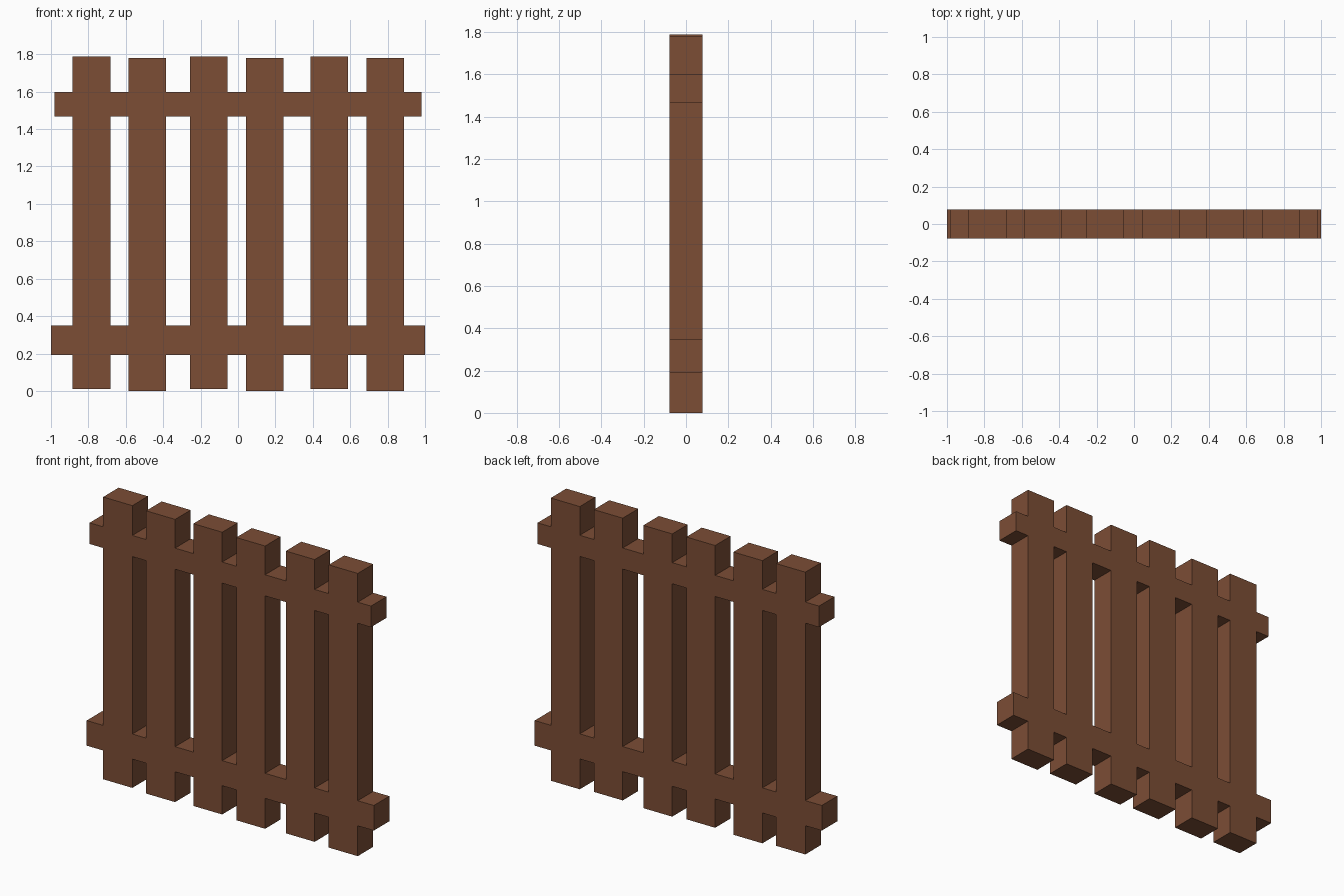
import bpy
import bmesh

if "Cube" in bpy.data.objects:
    bpy.data.objects.remove(bpy.data.objects["Cube"])

THICKNESS = 0.154

# Pickets: left edge, right edge, bottom, top
PICKETS = [
    (-0.885, -0.682, 0.01, 1.787), (-0.586, -0.384, 0.0, 1.78),
    (-0.257, -0.056, 0.01, 1.787), (0.042, 0.243, 0.0, 1.78),
    (0.387, 0.588, 0.01, 1.787), (0.686, 0.888, 0.0, 1.78),
]
# Rails: half length, bottom, top
RAILS = [(1.0, 0.191, 0.349), (0.98, 1.466, 1.599)]

bm = bmesh.new()


def panel(x0, x1, z0, z1):
    corners = [(x0, 0, z0), (x1, 0, z0), (x1, 0, z1), (x0, 0, z1)]
    bm.faces.new([bm.verts.new(c) for c in corners])


# Pickets, split where the rails cross so everything welds flush
for x0, x1, z0, z1 in PICKETS:
    levels = [z0] + [z for rail in RAILS for z in rail[1:]] + [z1]
    for low, high in zip(levels, levels[1:]):
        panel(x0, x1, low, high)

# Rail pieces between the pickets and the two end stubs
for half, z0, z1 in RAILS:
    xs = [-half] + [x for p in PICKETS for x in p[:2]] + [half]
    for x0, x1 in zip(xs[::2], xs[1::2]):
        panel(x0, x1, z0, z1)

bmesh.ops.remove_doubles(bm, verts=bm.verts[:], dist=0.0005)

mesh = bpy.data.meshes.new("picket_fence")
bm.to_mesh(mesh)
bm.free()
fence = bpy.data.objects.new("picket_fence", mesh)
bpy.context.collection.objects.link(fence)

# Give the flat outline its board thickness, centred on y = 0
solid = fence.modifiers.new("board_thickness", 'SOLIDIFY')
solid.thickness = THICKNESS
solid.offset = 0

# Brown wood
wood = bpy.data.materials.new("brown_wood")
wood.diffuse_color = (0.2, 0.075, 0.036, 1)
wood.use_nodes = True
wood.node_tree.nodes["Principled BSDF"].inputs["Base Color"].default_value = wood.diffuse_color
mesh.materials.append(wood)
